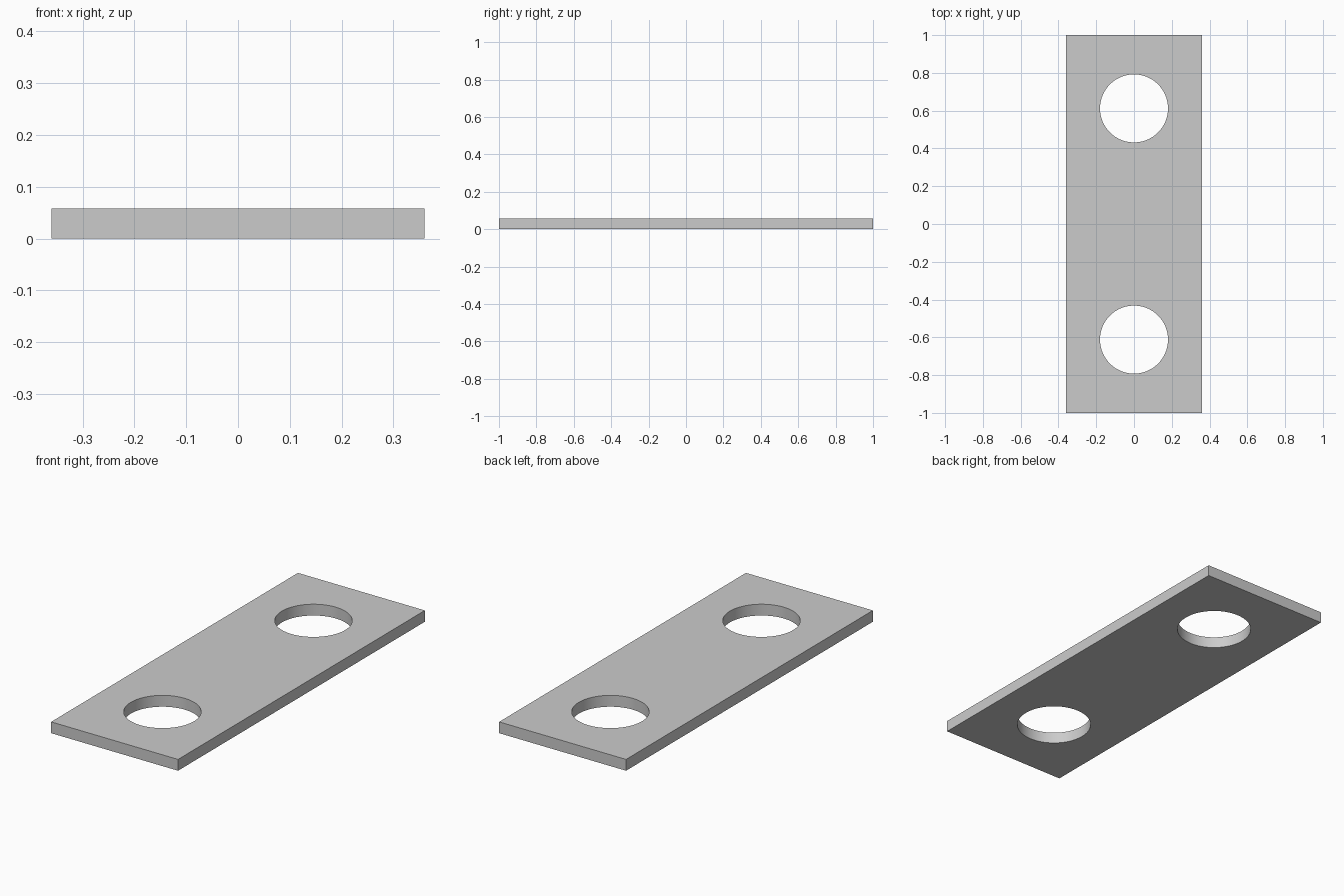
import bpy

if "Cube" in bpy.data.objects:
    bpy.data.objects.remove(bpy.data.objects["Cube"])

LENGTH, WIDTH, THICK = 2.0, 0.72, 0.058
HOLE_RADIUS, HOLE_OFFSET = 0.18, 0.612

# Flat rectangular plate standing on z = 0
bpy.ops.mesh.primitive_cube_add(size=1, location=(0, 0, THICK / 2))
plate = bpy.context.object
plate.name = "plate"
plate.scale = (WIDTH, LENGTH, THICK)
bpy.ops.object.transform_apply(location=False, rotation=False, scale=True)


def drill_hole(y, name):
    """Cut a round through-hole in the plate."""
    bpy.ops.mesh.primitive_cylinder_add(
        vertices=96, radius=HOLE_RADIUS, depth=THICK * 4, location=(0, y, THICK / 2))
    cutter = bpy.context.object
    cutter.name = name
    cutter.hide_render = True
    bpy.ops.object.select_all(action='DESELECT')
    plate.select_set(True)
    bpy.context.view_layer.objects.active = plate
    mod = plate.modifiers.new(name, 'BOOLEAN')
    mod.operation = 'DIFFERENCE'
    mod.solver = 'EXACT'
    mod.object = cutter
    bpy.ops.object.modifier_apply(modifier=mod.name)
    bpy.data.objects.remove(cutter, do_unlink=True)


# One hole near each end
for side, name in ((-1, "front_hole_cutter"), (1, "back_hole_cutter")):
    drill_hole(side * HOLE_OFFSET, name)

# Smooth hole walls, crisp plate edges
bpy.ops.object.shade_smooth_by_angle()
